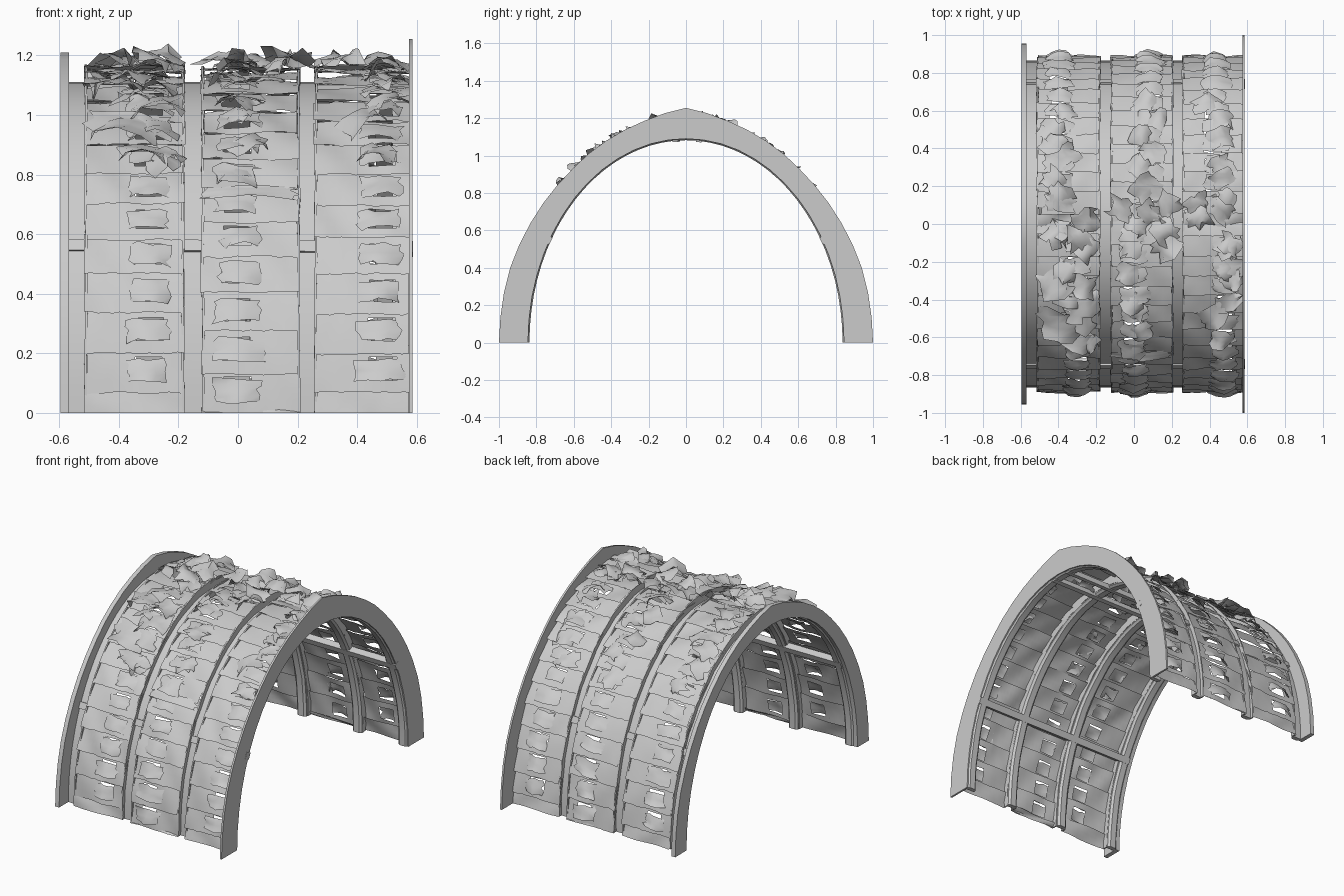
import bpy, bmesh, math, random
from mathutils import Vector

if "Cube" in bpy.data.objects:
    bpy.data.objects.remove(bpy.data.objects["Cube"])

random.seed(11)
R = random.uniform
THICK = [(0, .155), (.2, .15), (.4, .125), (.55, .11), (.75, .115), (.88, .13), (1, .165)]
SKIN = [(0, .036), (.2, .04), (.4, .042), (.6, .045), (.8, .055), (1, .07)]


def lookup(table, s):
    s = max(0, min(s, 2 - s))
    for (a, ta), (b, tb) in zip(table, table[1:]):
        if s <= b:
            return ta + (tb - ta) * (s - a) / (b - a)
    return table[-1][1]


def thick(s):
    return lookup(THICK, s)


def skin(s):
    return lookup(SKIN, s)


# Arch path: s = 0 front foot, 1 crown, 2 back foot
def frame(s):
    t = s * math.pi / 2
    p = Vector((0, -.845 * math.cos(t), 1.09 * math.sin(t)))
    n = Vector((0, -math.cos(t) / .845, math.sin(t) / 1.09)).normalized()
    return p, n


def at(x, s, off):
    p, n = frame(s)
    p = p + n * off
    return Vector((x, p.y, max(p.z, 0)))


def finish(name, bm, angle=30):
    bmesh.ops.recalc_face_normals(bm, faces=bm.faces)
    me = bpy.data.meshes.new(name)
    bm.to_mesh(me)
    bm.free()
    ob = bpy.data.objects.new(name, me)
    bpy.context.collection.objects.link(ob)
    bpy.ops.object.select_all(action='DESELECT')
    ob.select_set(True)
    bpy.context.view_layer.objects.active = ob
    bpy.ops.object.shade_smooth_by_angle(angle=math.radians(angle))
    return ob


def sweep(name, section, n=40, wobble=0):
    """section(s) gives closed list of (x, offset)"""
    bm = bmesh.new()
    loops = []
    for i in range(n + 1):
        s = 2 * i / n
        w = R(-wobble, wobble)
        loops.append([bm.verts.new(at(x + w, s, o)) for x, o in section(s)])
    m = len(loops[0])
    for a, b in zip(loops, loops[1:]):
        for j in range(m):
            bm.faces.new((a[j], a[(j + 1) % m], b[(j + 1) % m], b[j]))
    bm.faces.new(loops[0])
    bm.faces.new(loops[-1])
    return finish(name, bm)


def rect(x0, x1, lo, hi):
    return lambda s: [(x0, lo), (x1, lo), (x1, hi(s)), (x0, hi(s))]


# End rims
sweep("right_end_rim", rect(.574, .586, 0, thick), 28)
sweep("left_end_rim", rect(-.595, -.568, 0, lambda s: .72 * thick(s)), 28)


# Arched ribs with rounded inner side
def rib(cx, w):
    return lambda s: [(cx - w, .02), (cx - w, .003), (cx - w * .6, -.008),
                      (cx + w * .6, -.008), (cx + w, .003), (cx + w, .02)]


for name, cx in (("left_rib", -.54), ("middle_left_rib", -.15),
                 ("middle_right_rib", .233), ("right_rib", .55)):
    sweep(name, rib(cx, .032), 40, .002)

# Side lips standing along each rib
for i, x in enumerate((-.51, -.185, -.118, .203, .262)):
    sweep(f"rib_lip_{i}", rect(x - .004, x + .004, .01, lambda s: skin(s) + .004), 40, .003)


# Crumpled flap or leaf lifting off the surface
def leaf(bm, x, s, off, w, h, lift, spin=0., rag=.12, n=4):
    p, nrm = frame(s)
    p = p + nrm * off
    p.x = x
    ax = Vector((1, 0, 0))
    up = ax.cross(nrm)
    if up.z < 0:
        up = -up
    u = ax * math.cos(spin) + up * math.sin(spin)
    v = up * math.cos(spin) - ax * math.sin(spin)
    g = []
    for j in range(n + 1):
        row = []
        for i in range(n + 1):
            a, b = i / n - .5, j / n - .5
            k = rag * (1.6 if i in (0, n) or j in (0, n) else .5)
            da, db, dc = R(-k, k), R(-k, k), R(-k, k)
            bulge = (1 - 3 * a * a) * (.75 - b) * lift
            q = p + u * (a + da * .6) * w + v * (b + db * .6) * h + nrm * (bulge + dc * min(w, h) * .7)
            q.z = max(q.z, .003)
            q.x = min(q.x, .583)
            row.append(bm.verts.new(q))
        g.append(row)
    for j in range(n):
        for i in range(n):
            bm.faces.new((g[j][i], g[j][i + 1], g[j + 1][i + 1], g[j + 1][i]))


# Overlapping plank rows with window holes, and flaps over the holes
PANELS = [("left", -.51, -.182, -.3, -.4, .5), ("middle", -.118, .202, 0., .08, 0.),
          ("right", .262, .576, .48, .43, .5)]
N, NX, NV = 13, 14, 4
for name, x0, x1, cf, cb, phase in PANELS:
    planks, flaps = bmesh.new(), bmesh.new()
    for back in (False, True):
        cx = cb if back else cf
        for k in range(-1, N + 1):
            a, b = (k + phase) / N, (k + phase + 1.2) / N
            a, b = max(a, 0), min(b, 1.01)
            if b - a < .015 or k + phase >= N:
                continue
            e0, e1 = R(-.01, .004), R(-.004, .008)
            sag, ph, fq = R(.002, .007), R(0, 6), R(5, 10)
            g = []
            for j in range(NV + 1):
                row = []
                t = j / NV
                jit = R(-.004, .004)
                for i in range(NX + 1):
                    f = i / NX
                    s = a + (b - a) * t
                    if 0 < a and j == 0:
                        s += jit + R(-.002, .002)
                    off = skin(s) + .01 - .02 * t + sag * math.sin(ph + fq * f + 3 * t) + R(-.001, .001)
                    x = x0 + e0 + (x1 + e1 - x0 - e0) * f
                    row.append(planks.verts.new(at(x, 2 - s if back else s, off)))
                g.append(row)
            full = b - a > .06
            m = (a + b) / 2 - .004
            for j in range(NV):
                for i in range(NX):
                    mx = x0 + (x1 - x0) * (i + .5) / NX
                    if full and m < .9 and abs(mx - cx) < .045 and j in (1, 2):
                        continue
                    planks.faces.new((g[j][i], g[j][i + 1], g[j + 1][i + 1], g[j + 1][i]))
            if full:
                s = 2 - m if back else m
                leaf(flaps, cx + R(-.01, .01), s, skin(m) + .003, R(.12, .16), R(.07, .09),
                     R(.022, .035), R(-.1, .1), .09)
                # Loose leaves toward the crown
                if m > .5:
                    lx = min(max(cx + R(-.06, .06), x0 + .06), x1 - .06)
                    leaf(flaps, lx, s + R(-.03, .03), skin(m) + .008, R(.1, .15), R(.08, .12),
                         R(.035, .06), R(-.8, .8), .14)
    # Ridge litter
    for _ in range(4):
        lx = R(x0 + .06, x1 - .06) if name != "middle" else random.choice((-.06, .15)) + R(-.02, .02)
        leaf(flaps, lx, 1 + R(-.08, .08), .08, R(.1, .14), R(.09, .13), R(.03, .06), R(-1.5, 1.5), .18)
    finish(name + "_planks", planks, 35)
    finish(name + "_flaps", flaps, 60)

# Large torn sheets on the front left slope
torn = bmesh.new()
for x, s, w, h in ((-.38, .62, .24, .15), (-.28, .7, .18, .15), (-.42, .78, .18, .14), (-.3, .54, .2, .09)):
    leaf(torn, x, s, .05, w, h, .07, R(-.4, .4), .13, 5)
# Long lifted plank in the middle bay
leaf(torn, .04, .45, .05, .3, .06, .025, 0, .08, 6)
finish("torn_sheets", torn, 60)


# Lengthwise battens on the inside
def batten(name, s, off, x0, x1, w, d):
    p, n = frame(s)
    t = Vector((1, 0, 0)).cross(n)
    bm = bmesh.new()
    ends = []
    for x in (x0, x1):
        c = p + n * off + t * R(-.006, .006)
        c.x = x
        ends.append([bm.verts.new(c + t * i * w / 2 + n * j * d / 2)
                     for i, j in ((-1, -1), (1, -1), (1, 1), (-1, 1))])
    for i in range(4):
        k = (i + 1) % 4
        bm.faces.new((ends[0][i], ends[0][k], ends[1][k], ends[1][i]))
    bm.faces.new(ends[0])
    bm.faces.new(ends[1])
    finish(name, bm)


batten("front_batten", .337, .01, -.57, .587, .04, .04)
batten("back_batten", 1.663, .01, -.57, .587, .04, .04)
for i, s in enumerate((.96, 1.05)):
    batten(f"ridge_pole_{i}", s, .0, -.56, .574, .03, .03)

# Hanging scraps below the ridge
scraps = bmesh.new()
for x in (-.45, -.3, -.05, .12, .35, .48):
    leaf(scraps, x, 1 + R(-.06, .06), .01, .1, .1, .04, R(-1, 1), .18)
finish("ridge_scraps", scraps, 60)
